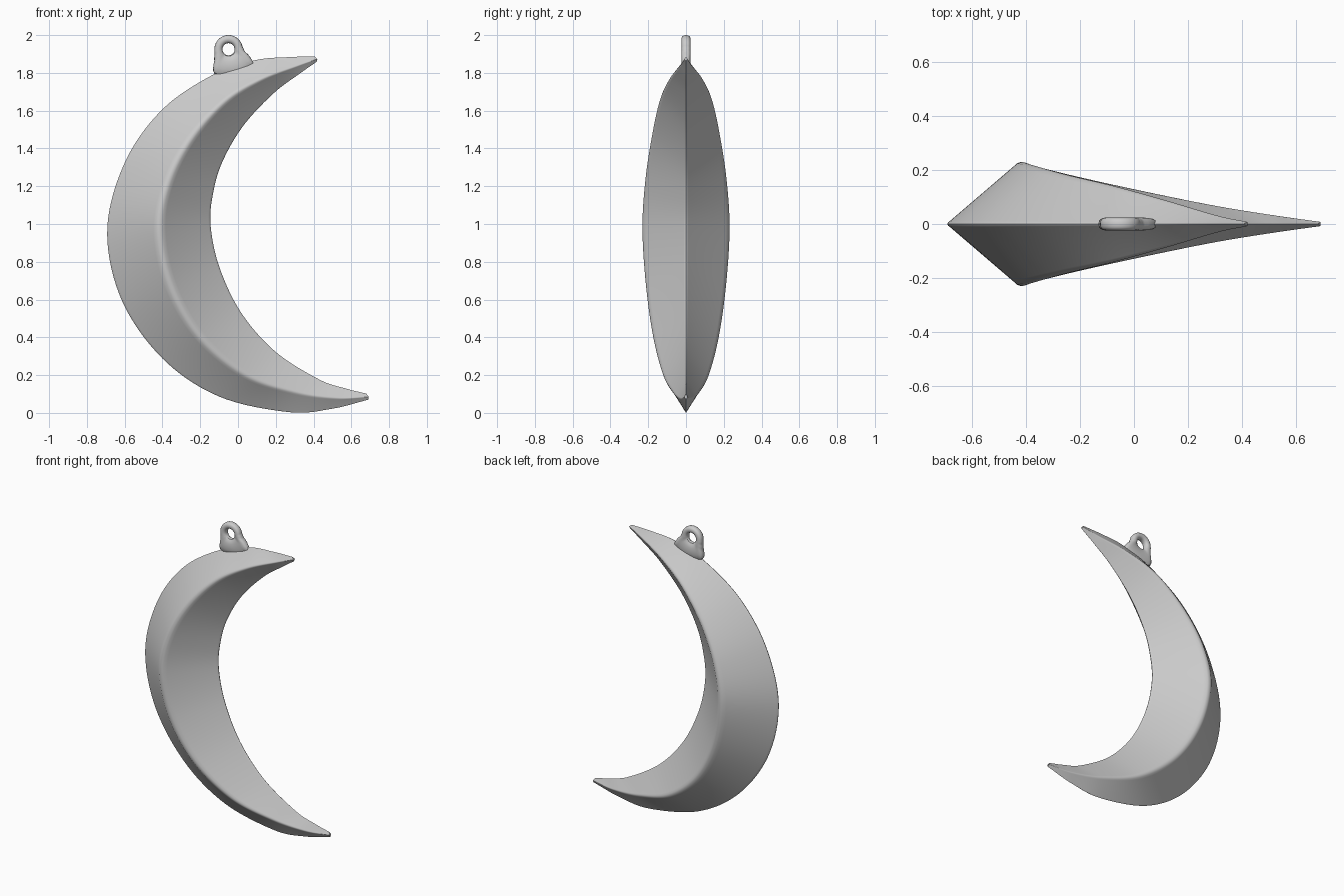
import bpy, bmesh, math
from mathutils import Vector

if "Cube" in bpy.data.objects:
    bpy.data.objects.remove(bpy.data.objects["Cube"])

grey = bpy.data.materials.new("silver_grey")
grey.diffuse_color = (0.6, 0.6, 0.6, 1)
grey.use_nodes = True
grey.node_tree.nodes["Principled BSDF"].inputs["Base Color"].default_value = grey.diffuse_color


def spline(keys, t):
    """Catmull-Rom through tuples of numbers."""
    i = min(int(t), len(keys) - 2)
    u = t - i
    p1, p2 = Vector(keys[i]), Vector(keys[i + 1])
    p0 = Vector(keys[i - 1]) if i else 2 * p1 - p2
    p3 = Vector(keys[i + 2]) if i + 2 < len(keys) else 2 * p2 - p1
    return 0.5 * (2 * p1 + (p2 - p0) * u + (2 * p0 - 5 * p1 + 4 * p2 - p3) * u**2
                  + (3 * p1 - p0 - 3 * p2 + p3) * u**3)


def loft(name, rings, closed):
    """Skin a list of point rings, capped or joined end to end."""
    bm = bmesh.new()
    loops = [[bm.verts.new(p) for p in r] for r in rings]
    n = len(loops[0])
    pairs = list(zip(loops, loops[1:])) + ([(loops[-1], loops[0])] if closed else [])
    for a, b in pairs:
        for i in range(n):
            j = (i + 1) % n
            bm.faces.new((a[i], a[j], b[j], b[i]))
    if not closed:
        bm.faces.new(loops[0])
        bm.faces.new(loops[-1])
    bmesh.ops.recalc_face_normals(bm, faces=bm.faces)
    me = bpy.data.meshes.new(name)
    bm.to_mesh(me)
    bm.free()
    me.materials.append(grey)
    ob = bpy.data.objects.new(name, me)
    bpy.context.collection.objects.link(ob)
    bpy.context.view_layer.objects.active = ob
    ob.select_set(True)
    bpy.ops.object.shade_smooth_by_angle(angle=math.radians(40))
    ob.select_set(False)
    return ob


# Crescent: outer x,z / ridge x,z / inner x,z / ridge half depth
stations = [
    (.405, 1.887, .420, 1.874, .418, 1.860, .008),
    (.27, 1.884, .31, 1.836, .33, 1.798, .032),
    (.09, 1.868, .12, 1.765, .19, 1.692, .09),
    (-.13, 1.793, -.07, 1.65, .03, 1.52, .145),
    (-.40, 1.61, -.25, 1.45, -.08, 1.33, .19),
    (-.60, 1.33, -.37, 1.22, -.13, 1.16, .225),
    (-.695, .97, -.415, .97, -.142, .99, .24),
    (-.62, .60, -.355, .67, -.095, .77, .22),
    (-.40, .285, -.20, .40, .02, .53, .18),
    (-.10, .085, .04, .20, .20, .325, .125),
    (.27, .003, .30, .11, .43, .178, .07),
    (.50, .022, .52, .078, .57, .13, .033),
    (.69, .07, .692, .085, .68, .102, .008),
]


def section(s):
    """Diamond section with softly rounded corners."""
    ox, oz, rx, rz, ix, iz, d = s
    c = [Vector((ox, 0, oz)), Vector((rx, -d, rz)), Vector((ix, 0, iz)), Vector((rx, d, rz))]
    ring = []
    for k in range(4):
        p, cut = c[k], 0.12 if k % 2 else 0.05
        a = p.lerp(c[k - 1], cut)
        b = p.lerp(c[(k + 1) % 4], cut)
        q = p + (p - (a + b) / 2) * (0.35 if k % 2 else 0.6)
        for j in range(5):
            u = j / 4
            ring.append(a * (1 - u)**2 + q * 2 * u * (1 - u) + b * u * u)
    return ring


steps = 120
loft("crescent", [section(spline(stations, i * (len(stations) - 1) / steps))
                  for i in range(steps + 1)], False)

# Hanging loop: rounded ring whose outer radius flares into the crescent
flare = [(-30, .155), (-20, .122), (-8, .086), (10, .075), (90, .075), (180, .075),
         (202, .079), (220, .098), (238, .15), (270, .14), (330, .155)]


def outer_radius(a):
    for (a0, r0), (a1, r1) in zip(flare, flare[1:]):
        if a <= a1:
            return r0 + (r1 - r0) * (a - a0) / (a1 - a0)
    return flare[-1][1]


rings = []
for i in range(72):
    a = -30 + i * 5
    r1 = outer_radius(a)
    r0 = 0.032
    ca, sa = math.cos(math.radians(a)), math.sin(math.radians(a))
    ring = []
    for j in range(16):
        t = 2 * math.pi * j / 16
        r = (r0 + r1) / 2 + (r1 - r0) / 2 * math.cos(t)
        y = 0.024 * math.copysign(abs(math.sin(t))**0.75, math.sin(t))
        ring.append((-0.05 + r * ca, y, 1.925 + r * sa))
    rings.append(ring)
loft("hanging_loop", rings, True)
